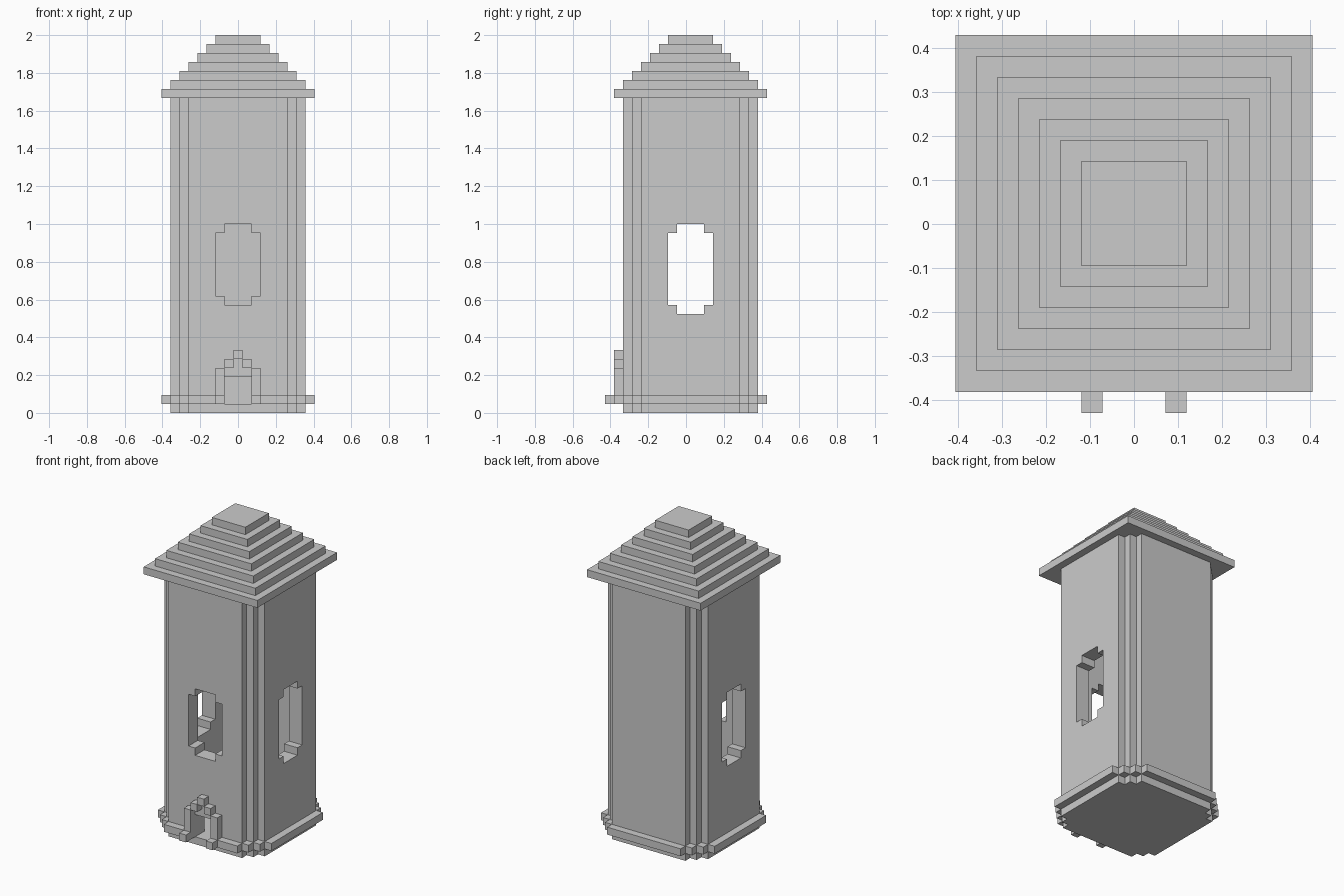
import bpy, bmesh

if "Cube" in bpy.data.objects:
    bpy.data.objects.remove(bpy.data.objects["Cube"])

V = 2 / 42            # one block of the grid; all sizes below are in blocks
YC = 0.5              # tower axis sits half a block behind y = 0


def finish(bm, name):
    bmesh.ops.recalc_face_normals(bm, faces=bm.faces)
    for v in bm.verts:
        v.co = (v.co.x * V, (v.co.y + YC) * V, v.co.z * V)
    me = bpy.data.meshes.new(name)
    bm.to_mesh(me)
    bm.free()
    ob = bpy.data.objects.new(name, me)
    bpy.context.collection.objects.link(ob)
    return ob


def prism(name, pts, lo, hi, axis='z'):
    """Extrude a 2D profile along an axis."""
    place = {'x': lambda u, v, t: (t, u, v),
             'y': lambda u, v, t: (u, t, v),
             'z': lambda u, v, t: (u, v, t)}[axis]
    bm = bmesh.new()
    a = [bm.verts.new(place(u, v, lo)) for u, v in pts]
    b = [bm.verts.new(place(u, v, hi)) for u, v in pts]
    bm.faces.new(a)
    bm.faces.new(b)
    for i in range(len(a)):
        j = (i + 1) % len(a)
        bm.faces.new((a[i], a[j], b[j], b[i]))
    return finish(bm, name)


def rect(u0, u1, v0, v1):
    return [(u0, v0), (u1, v0), (u1, v1), (u0, v1)]


def stepped(r, n):
    """Square of half-width r whose corners are cut back in n steps."""
    q = [(r, r - n)]
    for i in range(1, n + 1):
        q += [(r - i, r - n + i - 1), (r - i, r - n + i)]
    out = []
    for _ in range(4):
        out += q
        q = [(-y, x) for x, y in q]
    return out


def window(z0, z1):
    """Window outline with one-block notched corners."""
    half = [(1.5, z0), (1.5, z0 + 1), (2.5, z0 + 1),
            (2.5, z1 - 1), (1.5, z1 - 1), (1.5, z1)]
    return half + [(-u, v) for u, v in reversed(half)]


def cut(ob, cutters):
    for c in cutters:
        c.hide_render = True
        m = ob.modifiers.new("cut", 'BOOLEAN')
        m.operation, m.solver, m.object = 'DIFFERENCE', 'EXACT', c
    bpy.context.view_layer.update()
    dg = bpy.context.evaluated_depsgraph_get()
    me = bpy.data.meshes.new_from_object(ob.evaluated_get(dg))
    ob.modifiers.clear()
    ob.data = me


# Hollow tower with door, front window and side windows
tower = prism("tower_walls", stepped(7.5, 2), 0, 35)
room = prism("room_cutter", rect(-5.5, 5.5, -5.5, 5.5), 1, 34.99)
door = prism("door_cutter", rect(-1.5, 1.5, 1, 4), -10, 0, 'y')
front = prism("front_window_cutter", window(12, 21), -10, 0, 'y')
sides = prism("side_window_cutter", window(11, 21), -10, 10, 'x')
cut(tower, [room, door, front, sides])

# Plinth band around the foot, open at the door
band = prism("base_band", stepped(8.5, 3), 1, 2)
core = prism("band_core_cutter", stepped(7.5, 2), 0, 3)
gap = prism("band_gap_cutter", rect(-2.5, 2.5, 0, 3), -10, -7, 'y')
cut(band, [core, gap])

for c in (room, door, front, sides, core, gap):
    bpy.data.objects.remove(c)

# Stepped door surround with feet
for s, side in ((-1, "left"), (1, "right")):
    def span(a, b):
        return sorted((s * a, s * b))
    prism(f"door_post_{side}", rect(*span(1.5, 2.5), 1, 5), -8.5, -7.5, 'y')
    prism(f"door_arch_{side}", rect(*span(0.5, 1.5), 5, 6), -8.5, -7.5, 'y')
    prism(f"door_foot_{side}", rect(*span(1.5, 2.5), 1, 2), -9.5, -8.5, 'y')
prism("door_keystone", rect(-0.5, 0.5, 6, 7), -8.5, -7.5, 'y')

# Stepped pyramid roof, one continuous skin
bm = bmesh.new()
rings = []
for i in range(7):
    r = 8.5 - i
    for z in (35 + i, 36 + i):
        rings.append([bm.verts.new((x, y, z))
                      for x, y in ((-r, -r), (r, -r), (r, r), (-r, r))])
bm.faces.new(rings[0])
bm.faces.new(rings[-1])
for a, b in zip(rings, rings[1:]):
    for i in range(4):
        j = (i + 1) % 4
        bm.faces.new((a[i], a[j], b[j], b[i]))
finish(bm, "roof")
